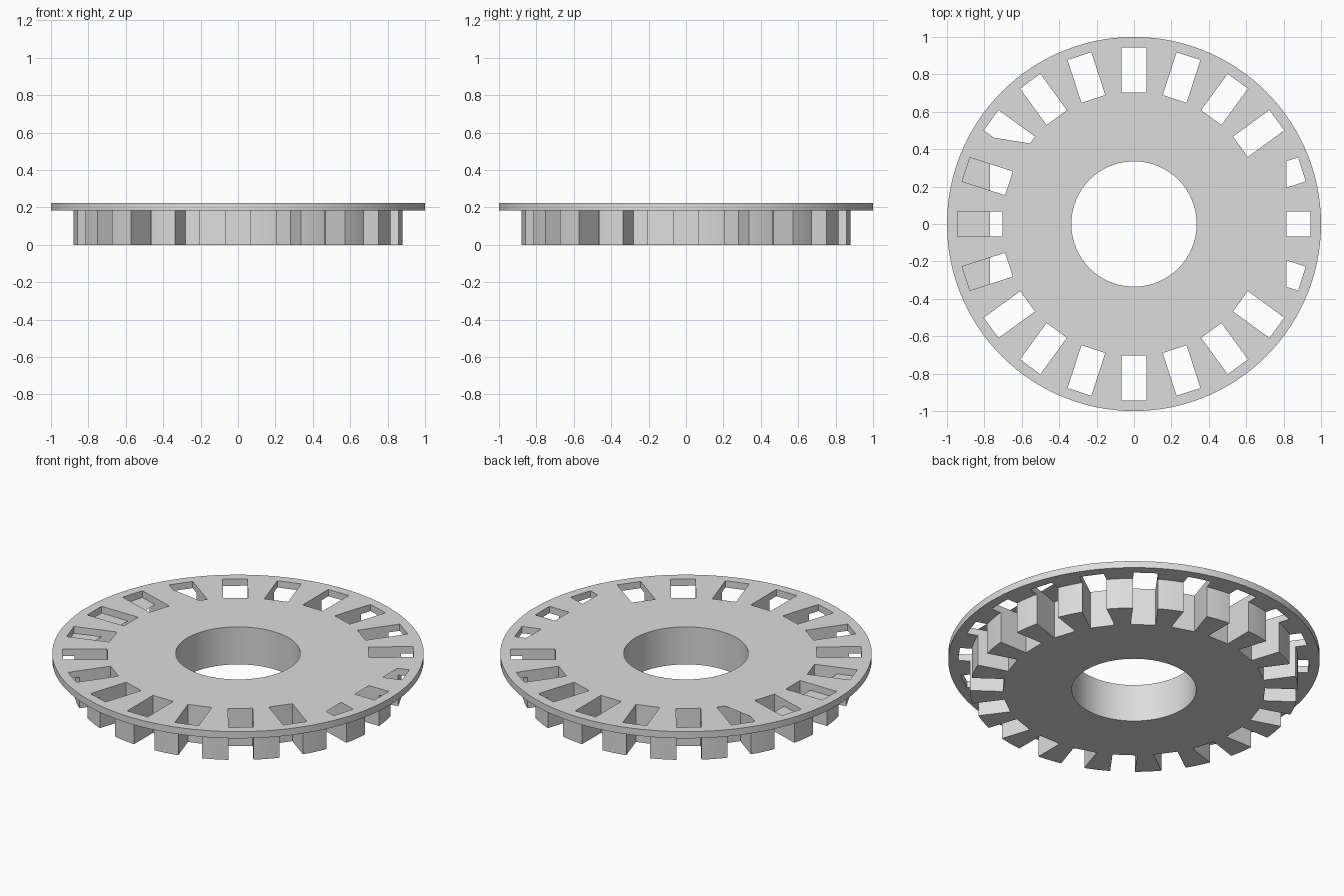
import bpy, bmesh, math
from mathutils import Vector, Matrix

if "Cube" in bpy.data.objects:
    bpy.data.objects.remove(bpy.data.objects["Cube"])

SEG, SLOTS = 120, 20
HOLE, BODY, RIM = 0.335, 0.883, 1.0
Z_PLATE, Z_TOP = 0.183, 0.223
SLOT_IN, SLOT_OUT, SLOT_HALF = 0.703, 0.944, 0.067

grey = bpy.data.materials.new("plain grey")
grey.diffuse_color = (0.72, 0.72, 0.72, 1)
grey.use_nodes = True
grey.node_tree.nodes["Principled BSDF"].inputs["Base Color"].default_value = grey.diffuse_color


def make_object(name, bm):
    mesh = bpy.data.meshes.new(name)
    bm.to_mesh(mesh)
    bm.free()
    mesh.materials.append(grey)
    ob = bpy.data.objects.new(name, mesh)
    bpy.context.collection.objects.link(ob)
    return ob


def slot_corners(index, z):
    turn = Matrix.Rotation(index * math.tau / SLOTS, 3, 'Z')
    return [turn @ Vector((x, y, z)) for x, y in
            ((SLOT_IN, -SLOT_HALF), (SLOT_OUT, -SLOT_HALF),
             (SLOT_OUT, SLOT_HALF), (SLOT_IN, SLOT_HALF))]


# Ring: stepped profile revolved around z
bm = bmesh.new()
profile = [(HOLE, 0), (BODY, 0), (BODY, Z_PLATE), (RIM, Z_PLATE), (RIM, Z_TOP), (HOLE, Z_TOP)]
loops = []
for i in range(SEG):
    a = math.tau * i / SEG
    loops.append([bm.verts.new((r * math.cos(a), r * math.sin(a), z)) for r, z in profile])
for i in range(SEG):
    p, q = loops[i], loops[(i + 1) % SEG]
    for j in range(len(profile)):
        k = (j + 1) % len(profile)
        bm.faces.new((p[j], q[j], q[k], p[k]))
bmesh.ops.recalc_face_normals(bm, faces=bm.faces)
ring = make_object("slotted_ring", bm)

# Radial slot cutters
bm = bmesh.new()
for i in range(SLOTS):
    low = [bm.verts.new(c) for c in slot_corners(i, -0.1)]
    high = [bm.verts.new(c) for c in slot_corners(i, 0.4)]
    bm.faces.new(low[::-1])
    bm.faces.new(high)
    for j in range(4):
        k = (j + 1) % 4
        bm.faces.new((low[j], low[k], high[k], high[j]))
cutter = make_object("slot_cutter", bm)
cutter.hide_render = True

mod = ring.modifiers.new("slots", 'BOOLEAN')
mod.operation = 'DIFFERENCE'
mod.solver = 'EXACT'
mod.object = cutter
bpy.context.view_layer.objects.active = ring
ring.select_set(True)
bpy.ops.object.modifier_apply(modifier=mod.name)
bpy.data.objects.remove(cutter)
bpy.ops.object.shade_smooth_by_angle(angle=math.radians(20))


# Thin sheets that partly close some slots
def slot_cover(name, indices, z, point, outward):
    bm = bmesh.new()
    for i in indices:
        bm.faces.new([bm.verts.new(c) for c in slot_corners(i, z)])
    bmesh.ops.bisect_plane(bm, geom=bm.verts[:] + bm.edges[:] + bm.faces[:],
                           plane_co=(*point, z), plane_no=(*outward, 0), clear_outer=True)
    if z < Z_TOP:
        bmesh.ops.reverse_faces(bm, faces=bm.faces)
    make_object(name, bm)


slot_cover("right_slot_covers", (-1, 0, 1), Z_TOP, (0.815, 0), (1, 0))
slot_cover("left_slot_covers", (9, 10, 11), Z_PLATE, (-0.77, 0), (1, 0))
slot_cover("corner_slot_cover", (8,), Z_TOP, (-0.77, 0.465), (0.16, 1))
